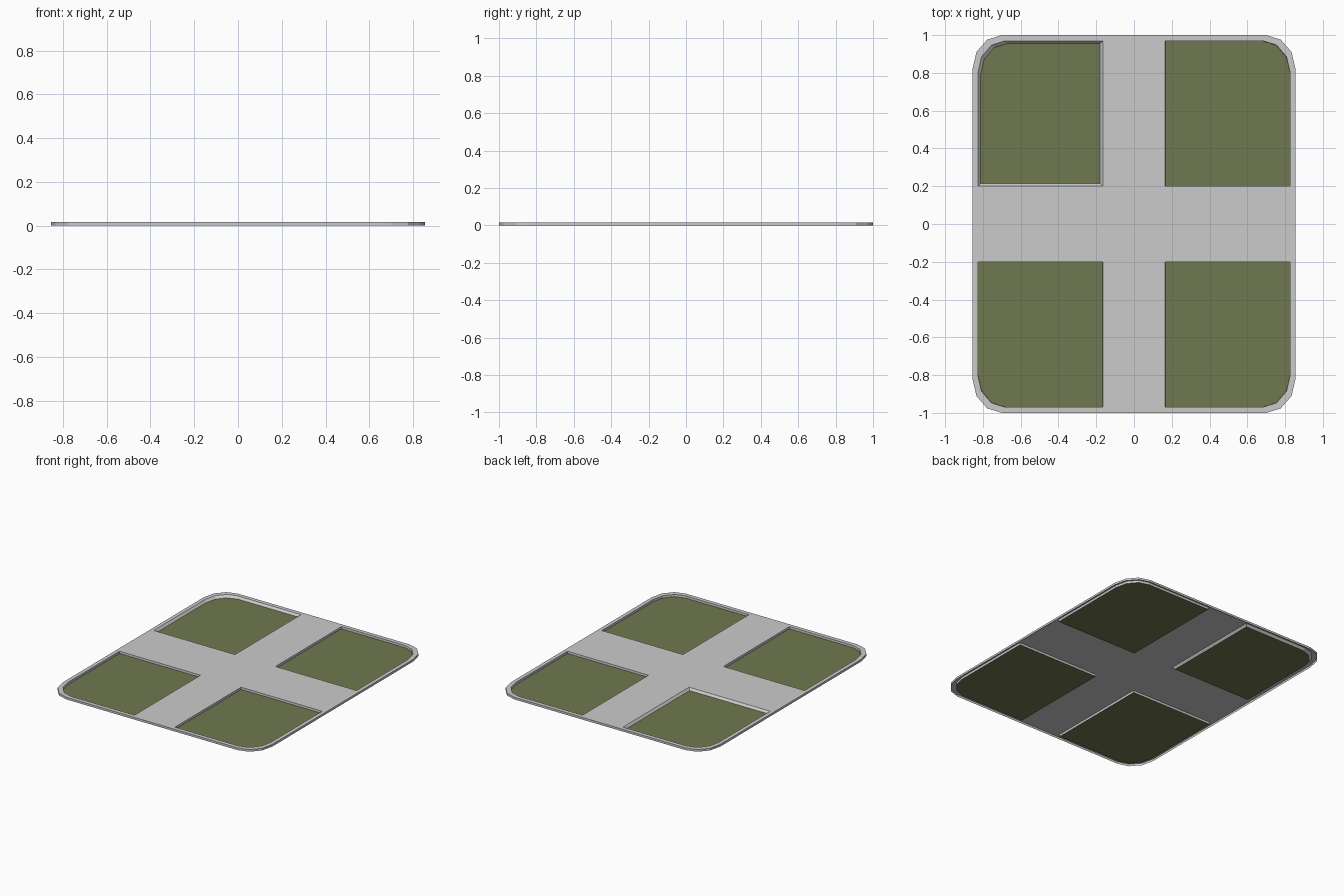
import bpy, bmesh
from math import cos, sin, pi

if "Cube" in bpy.data.objects:
    bpy.data.objects.remove(bpy.data.objects["Cube"])

H = 0.016          # slab height
SEG = 3            # segments per rounded corner


def quarter(x0, y0, x1, y1, rx, ry):
    """Counter-clockwise rectangle whose far corner is rounded."""
    pts = [(x0, y0), (x1, y0)]
    for i in range(SEG + 1):
        a = pi / 2 * i / SEG
        pts.append((x1 - rx + rx * cos(a), y1 - ry + ry * sin(a)))
    pts.append((x0, y1))
    return pts


def make_object(name, bm):
    bmesh.ops.remove_doubles(bm, verts=bm.verts, dist=0.0001)
    me = bpy.data.meshes.new(name)
    bm.to_mesh(me)
    bm.free()
    ob = bpy.data.objects.new(name, me)
    bpy.context.collection.objects.link(ob)
    return ob


green = bpy.data.materials.new("grass_green")
green.diffuse_color = (0.16, 0.19, 0.08, 1)
green.use_nodes = True
green.node_tree.nodes["Principled BSDF"].inputs["Base Color"].default_value = green.diffuse_color

frame = bmesh.new()
names = {(1, 1): "back_right", (-1, 1): "back_left",
         (1, -1): "front_right", (-1, -1): "front_left"}

for (sx, sy), label in names.items():
    flip = sx * sy < 0
    # the back left recess has sloping walls, the others are upright
    d = 0.014 if (sx, sy) == (-1, 1) else 0.001

    def ring(bm, pts, z):
        return [bm.verts.new((x * sx, y * sy, z)) for x, y in pts]

    def face(bm, vs):
        bm.faces.new(vs[::-1] if flip else vs)

    outer = quarter(0, 0, 0.855, 1.0, 0.155, 0.18)
    hole = quarter(0.165, 0.20, 0.827, 0.97, 0.145, 0.17)
    floor = quarter(0.165 + d, 0.20 + d, 0.827 - d, 0.97 - d, 0.145, 0.17)
    n = len(outer)

    # frame: top surface, recess walls and outer skirt
    o, h = ring(frame, outer, H), ring(frame, hole, H)
    f, s = ring(frame, floor, 0), ring(frame, outer, 0)
    for i in range(n):
        j = (i + 1) % n
        face(frame, [o[i], o[j], h[j], h[i]])
        face(frame, [h[i], h[j], f[j], f[i]])
        if 1 <= i < n - 1:
            face(frame, [s[i], s[j], o[j], o[i]])
    # drop the unused skirt corner on the centre
    frame.verts.remove(s[0])

    # green panel on the recess floor
    bm = bmesh.new()
    face(bm, ring(bm, floor, 0))
    panel = make_object("grass_panel_" + label, bm)
    panel.data.materials.append(green)

make_object("crossroad_frame", frame)
